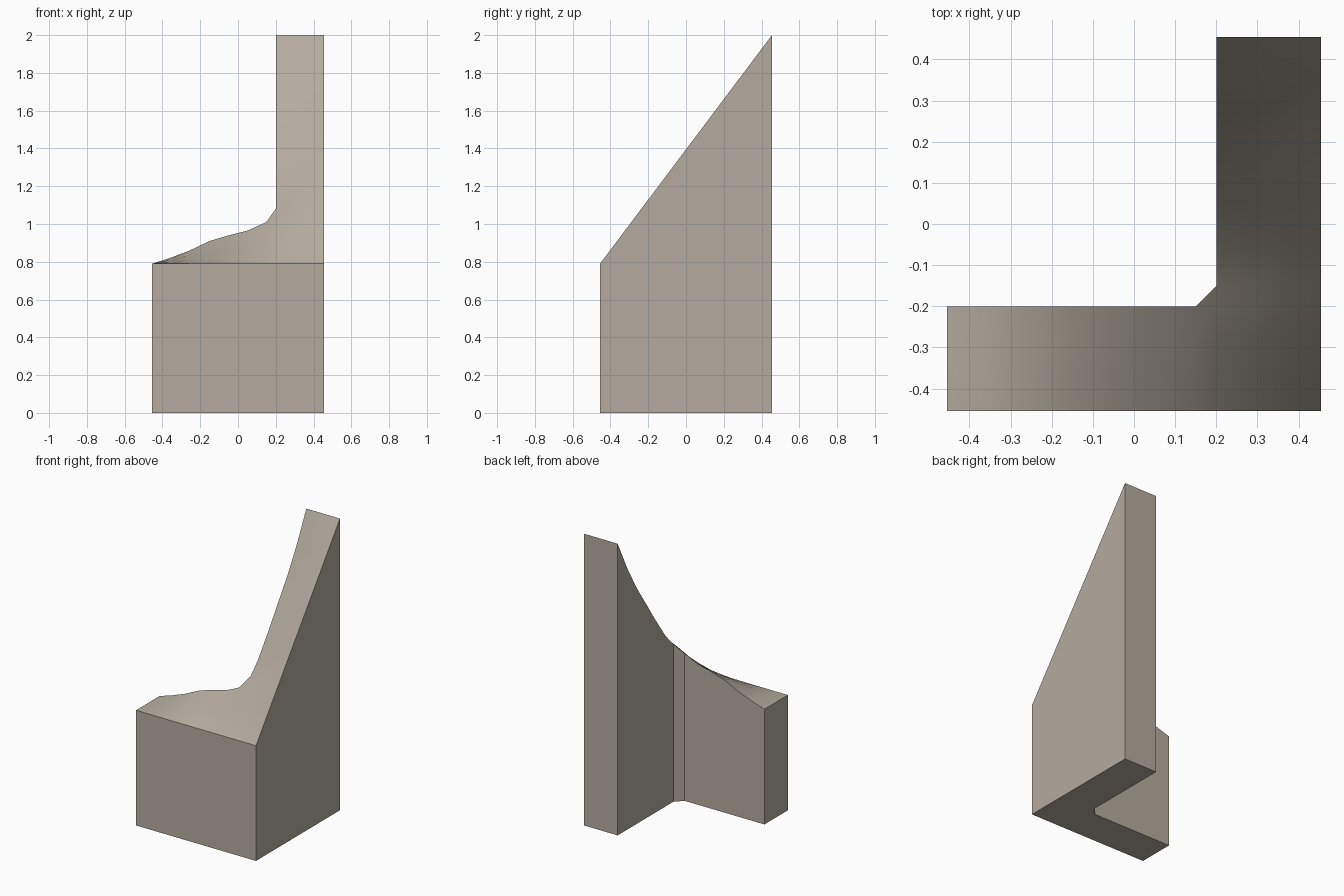
import bpy, bmesh, math

if "Cube" in bpy.data.objects:
    bpy.data.objects.remove(bpy.data.objects["Cube"])

# Heights along the inner edges: front arm by x (y=-0.2), back arm by y (x=0.2)
FRONT = [(-.455, .79), (-.36, .82), (-.26, .858), (-.15, .91), (-.05, .94),
         (.05, .965), (.15, 1.01), (.2, 1.04)]
BACK = [(-.455, .79), (-.37, .873), (-.285, .957), (-.2, 1.04), (-.15, 1.08),
        (-.065, 1.168), (.045, 1.32), (.147, 1.47), (.25, 1.62), (.347, 1.785), (.455, 2.0)]


def lerp(a, b, t):
    return a + (b - a) * t


def height(i, j):
    x, y = xs[i], ys[j]
    if x <= .2 and j <= 3:
        return lerp(.79, FRONT[i][1], (y + .455) / .255)
    outer = .79 + 1.21 * (y + .455) / .91
    return lerp(BACK[j][1], outer, (x - .2) / .255)


xs = [p[0] for p in FRONT] + [.285, .37, .455]
ys = [p[0] for p in BACK]

# Curved top over an L-shaped plan with a small fillet facet in the inner corner
bm = bmesh.new()
grid = {}


def vert(i, j):
    if (i, j) not in grid:
        grid[i, j] = bm.verts.new((xs[i], ys[j], height(i, j)))
    return grid[i, j]


for i in range(len(xs) - 1):
    for j in range(len(ys) - 1):
        if j < 3 or i >= 7:
            bm.faces.new([vert(i, j), vert(i + 1, j), vert(i + 1, j + 1), vert(i, j + 1)])
bm.faces.new([vert(6, 3), vert(7, 3), vert(7, 4)])

# Walls and flat underside
ret = bmesh.ops.extrude_face_region(bm, geom=bm.faces[:], use_keep_orig=True)
for v in ret["geom"]:
    if isinstance(v, bmesh.types.BMVert):
        v.co.z = 0
bmesh.ops.recalc_face_normals(bm, faces=bm.faces[:])
mesh = bpy.data.meshes.new("corner_wall")
bm.to_mesh(mesh)
bm.free()

wall = bpy.data.objects.new("corner_wall", mesh)
bpy.context.collection.objects.link(wall)
stone = bpy.data.materials.new("warm grey stone")
stone.diffuse_color = (.46, .41, .345, 1)
stone.use_nodes = True
stone.node_tree.nodes["Principled BSDF"].inputs["Base Color"].default_value = stone.diffuse_color
mesh.materials.append(stone)

bpy.context.view_layer.objects.active = wall
wall.select_set(True)
bpy.ops.object.shade_smooth_by_angle(angle=math.radians(30))
